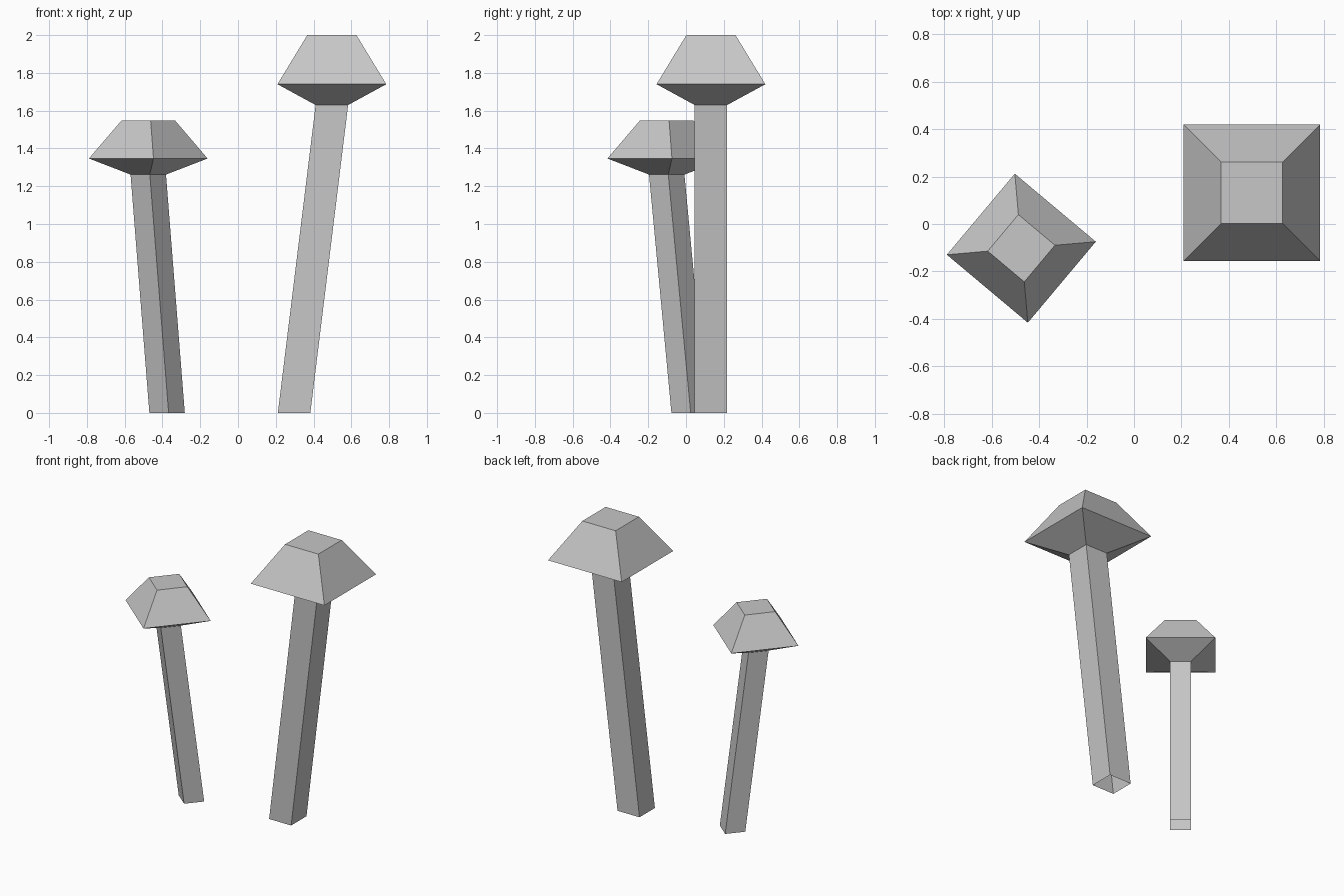
import bpy, bmesh
from math import radians
from mathutils import Matrix, Vector

cube = bpy.data.objects.get("Cube")
if cube:
    bpy.data.objects.remove(cube, do_unlink=True)

grey = bpy.data.materials.new("pale grey")
grey.use_nodes = True
color = (0.57, 0.57, 0.57, 1)
grey.diffuse_color = color
grey.node_tree.nodes["Principled BSDF"].inputs["Base Color"].default_value = color

# Square cross-sections of one mushroom: x offset, half width, height
RINGS = [
    (-0.2, 0.086, 0),       # foot of the stem, left open
    (0, 0.086, 1.63),       # top of the stem
    (0, 0.288, 1.74),       # rim of the cap
    (0, 0.13, 2),           # flat crown
]
CORNERS = [(-1, -1), (1, -1), (1, 1), (-1, 1)]


def add_mushroom(name, center, scale, angle):
    """Loft the square sections into a leaning stem with a faceted cap."""
    bm = bmesh.new()
    loops = [[bm.verts.new((shift + sx * half, sy * half, z)) for sx, sy in CORNERS]
             for shift, half, z in RINGS]
    for low, high in zip(loops, loops[1:]):
        for i in range(4):
            j = (i + 1) % 4
            bm.faces.new((low[i], low[j], high[j], high[i]))
    bm.faces.new(loops[-1])
    place = (Matrix.Translation(Vector((*center, 0)))
             @ Matrix.Rotation(radians(angle), 4, "Z") @ Matrix.Scale(scale, 4))
    bm.transform(place)
    mesh = bpy.data.meshes.new(name)
    bm.to_mesh(mesh)
    bm.free()
    mesh.materials.append(grey)
    obj = bpy.data.objects.new(name, mesh)
    bpy.context.collection.objects.link(obj)


add_mushroom("tall_mushroom", (0.497, 0.132), 1, 0)
add_mushroom("short_mushroom", (-0.475, -0.102), 0.774, 230)
